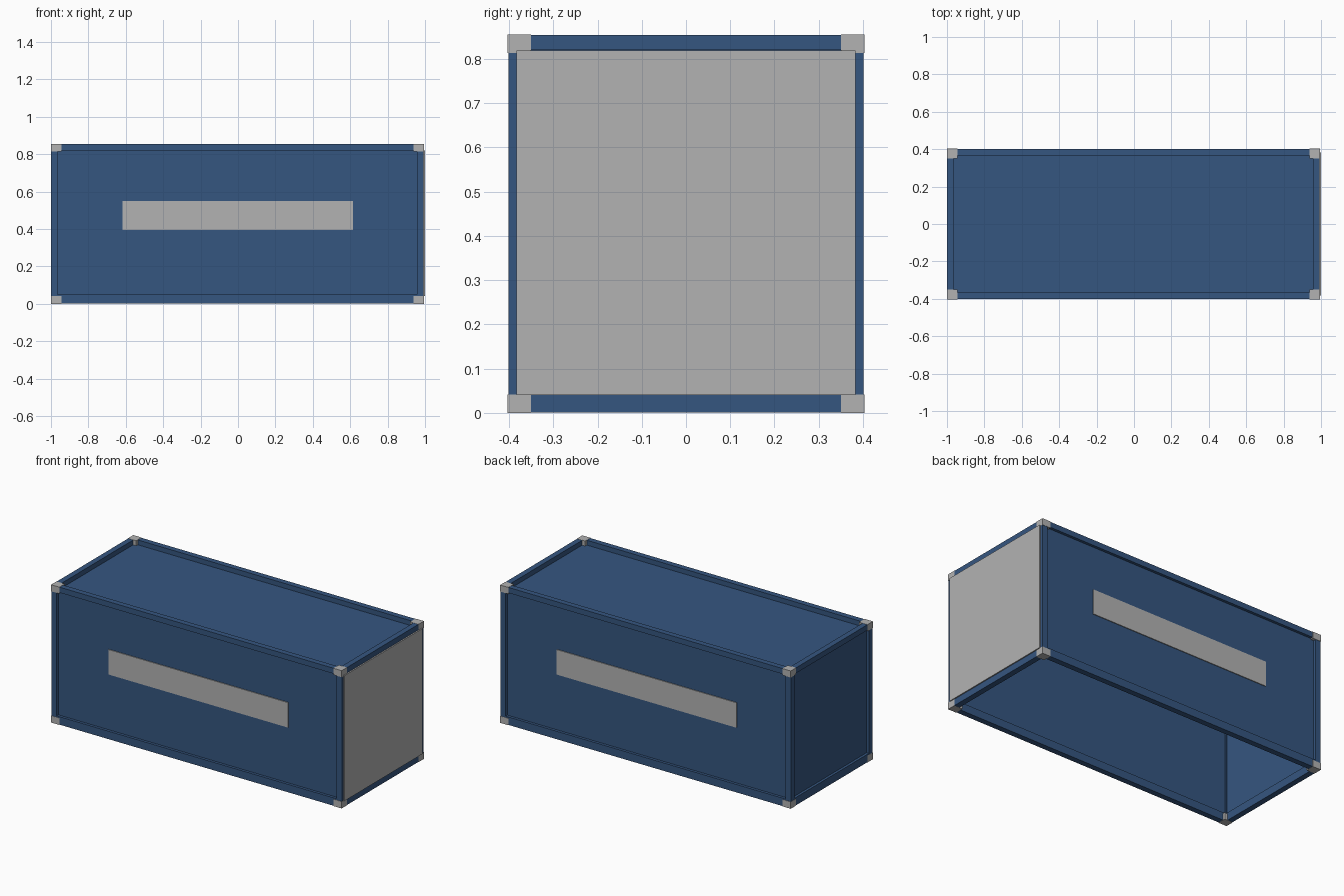
import bpy

if "Cube" in bpy.data.objects:
    bpy.data.objects.remove(bpy.data.objects["Cube"])

def material(name, rgb):
    m = bpy.data.materials.new(name)
    m.diffuse_color = (*rgb, 1)
    m.use_nodes = True
    m.node_tree.nodes["Principled BSDF"].inputs["Base Color"].default_value = m.diffuse_color
    return m

BLUE = material("container_blue", (0.036, 0.093, 0.216))
GREY = material("light_grey", (0.45, 0.45, 0.45))

def box(name, x, y, z, mat):
    """Axis-aligned box from (min, max) ranges."""
    bpy.ops.mesh.primitive_cube_add(size=1)
    o = bpy.context.object
    o.name = name
    for v in o.data.vertices:
        v.co = [(r[0] + r[1]) / 2 + c * (r[1] - r[0]) for c, r in zip(v.co, (x, y, z))]
    o.data.materials.append(mat)
    return o

def span(a, b):
    return (min(a, b), max(a, b))

X0, X1, Y, H = -1.0, 0.993, 0.401, 0.855   # frame extents
W = 0.035                                  # frame bar width
LOW, TOP = 0.05, 0.82                      # frame opening heights

for s, side in ((-1, "front"), (1, "back")):
    # Long rails
    box(side + "_bottom_rail", (X0 + W, X1 - W), span(s * (Y - W), s * Y), (0.001, LOW), BLUE)
    box(side + "_top_rail", (X0 + W, X1 - W), span(s * (Y - W), s * Y), (TOP, H - 0.001), BLUE)
    # Recessed side wall and its thin sign plate
    box(side + "_wall", (X0 + 0.02, X1 - 0.02), span(s * 0.372, s * 0.384), (0.01, TOP + 0.01), BLUE)
    box(side + "_sign_plate", (-0.618, 0.616), span(s * 0.383, s * 0.389), (0.395, 0.55), GREY)

    for xe, d, end in ((X0, 1, "left"), (X1, -1, "right")):
        # Corner posts
        box(f"{side}_{end}_post", span(xe, xe + d * W), span(s * (Y - W), s * Y), (0.02, H - 0.02), BLUE)
        # Corner castings
        for z, level in (((0, 0.042), "bottom"), ((H - 0.041, H), "top")):
            box(f"{side}_{end}_{level}_casting", span(xe - d * 0.001, xe + d * 0.056),
                span(s * 0.35, s * 0.403), z, GREY)

# Short rails at both ends
for xe, d, end in ((X0, 1, "left"), (X1, -1, "right")):
    box(end + "_bottom_rail", span(xe, xe + d * W), (-Y + W, Y - W), (0.001, LOW), BLUE)
    box(end + "_top_rail", span(xe, xe + d * W), (-Y + W, Y - W), (TOP, H - 0.001), BLUE)

# Closed end wall, door plate and roof (the underside is open)
box("left_wall", (-0.984, -0.972), (-0.38, 0.38), (0.01, TOP + 0.01), BLUE)
box("right_door", (0.982, 1.0), (-0.383, 0.383), (0.041, 0.819), GREY)
box("roof", (X0 + 0.02, X1 - 0.02), (-0.38, 0.38), (0.812, 0.824), BLUE)
